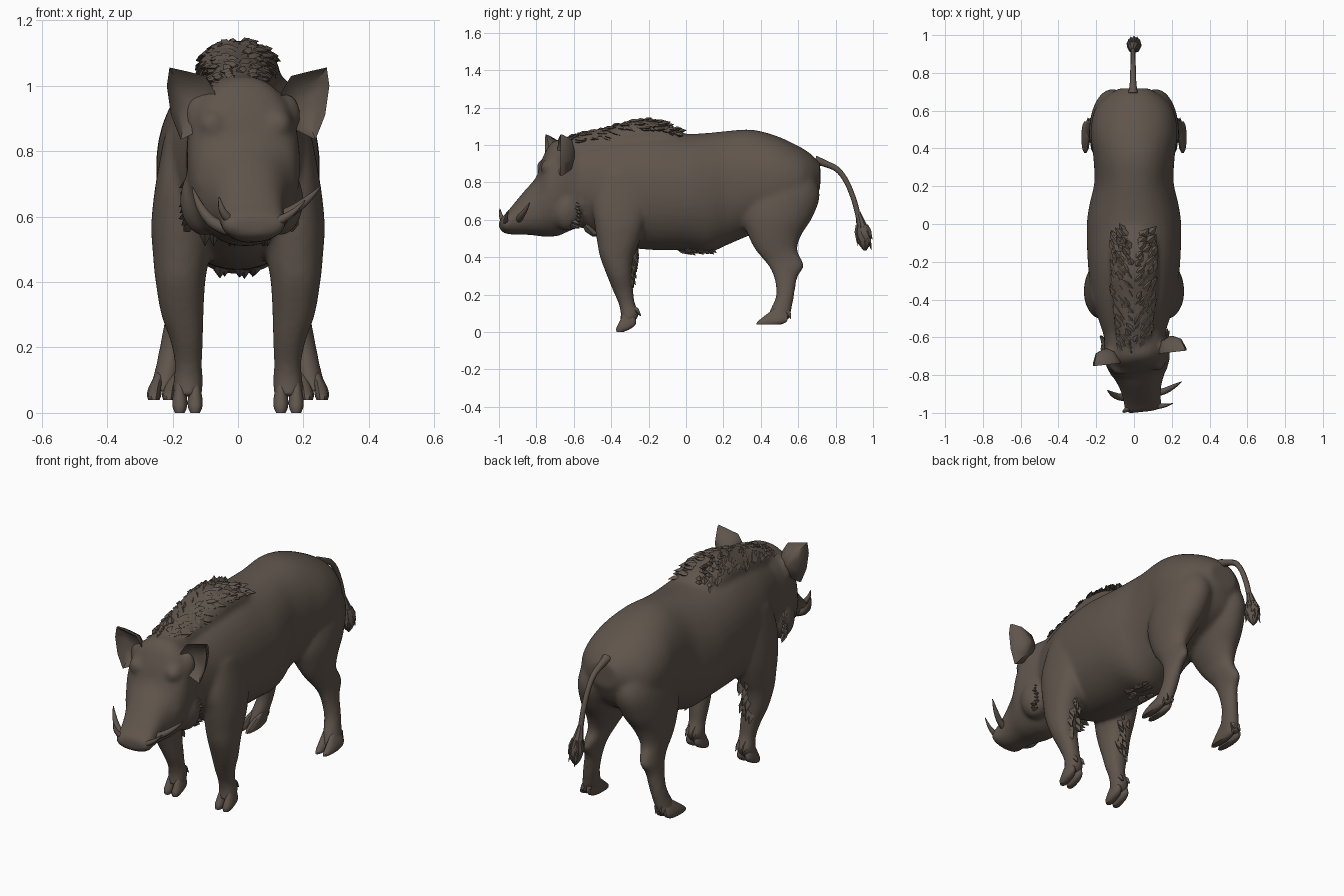
import bpy, bmesh, math, random
from mathutils import Vector, Matrix

if "Cube" in bpy.data.objects:
    bpy.data.objects.remove(bpy.data.objects["Cube"])

random.seed(4)
hide = bpy.data.materials.new("dark_brown_hide")
hide.diffuse_color = (0.115, 0.09, 0.072, 1)
hide.use_nodes = True
hide.node_tree.nodes["Principled BSDF"].inputs["Base Color"].default_value = hide.diffuse_color
PIVOT = Vector((0, -0.55, 0))
TURN = Matrix.Translation(PIVOT) @ Matrix.Rotation(math.radians(6.5), 4, 'Z') @ Matrix.Translation(-PIVOT)


def smooth(pts, n):
    """Catmull-Rom interpolation of tuples."""
    out = []
    for i in range(len(pts) - 1):
        p0, p1, p2, p3 = pts[max(i - 1, 0)], pts[i], pts[i + 1], pts[min(i + 2, len(pts) - 1)]
        for k in range(n):
            t = k / n
            out.append(tuple(b + .5 * t * (c - a + t * (2 * a - 5 * b + 4 * c - d + t * (3 * (b - c) + d - a)))
                             for a, b, c, d in zip(p0, p1, p2, p3)))
    return out + [tuple(pts[-1])]


def loft(bm, rings):
    vs = [[bm.verts.new(p) for p in r] for r in rings]
    n = len(vs[0])
    for a, b in zip(vs, vs[1:]):
        for i in range(n):
            bm.faces.new((a[i], a[(i + 1) % n], b[(i + 1) % n], b[i]))
    bm.faces.new(vs[0])
    bm.faces.new(vs[-1])


def limb(bm, axis, stations, e=2.2, n=40, steps=5, matrix=Matrix()):
    """Superellipse sections: position on axis, first range, x range."""
    rings = []
    for t, a0, a1, x0, x1 in smooth(stations, steps):
        ring = []
        for i in range(n):
            w = 2 * math.pi * (i + .5) / n
            c, s = (math.copysign(abs(f) ** (2 / e), f) for f in (math.cos(w), math.sin(w)))
            x, a = (x0 + x1) / 2 + c * (x1 - x0) / 2, (a0 + a1) / 2 + s * (a1 - a0) / 2
            ring.append(matrix @ Vector((x, t, a) if axis == 'Y' else (x, a, t)))
        rings.append(ring)
    loft(bm, rings)


def tube(bm, path, n=8, steps=5, flat=1):
    """Tapered tube along points (x, y, z, radius)."""
    pts = smooth(path, steps)
    rings = []
    for i, p in enumerate(pts):
        d = Vector(pts[min(i + 1, len(pts) - 1)][:3]) - Vector(pts[max(i - 1, 0)][:3])
        q = d.to_track_quat('Z', 'Y')
        rings.append([Vector(p[:3]) + q @ Vector((p[3] * math.cos(2 * math.pi * k / n),
                                                  flat * p[3] * math.sin(2 * math.pi * k / n), 0))
                      for k in range(n)])
    loft(bm, rings)


def spike(bm, base, tip, r, flat=1):
    """Four-sided hair clump."""
    m = Vector(base).lerp(Vector(tip), .4)
    tube(bm, [(*base, r * .8), (*m, r), (*tip, r * .05)], 4, 1, flat)


def sided(s, stations):
    return [(t, a0, a1, min(s * x0, s * x1), max(s * x0, s * x1)) for t, a0, a1, x0, x1 in stations]


def finish(bm, name, angle=40):
    bmesh.ops.recalc_face_normals(bm, faces=bm.faces)
    me = bpy.data.meshes.new(name)
    bm.to_mesh(me)
    bm.free()
    me.materials.append(hide)
    ob = bpy.data.objects.new(name, me)
    bpy.context.collection.objects.link(ob)
    bpy.ops.object.select_all(action='DESELECT')
    ob.select_set(True)
    bpy.context.view_layer.objects.active = ob
    bpy.ops.object.shade_smooth_by_angle(angle=math.radians(angle))
    return ob


# Torso, mane ridge, head and legs: overlapping shells fused into one skin
torso = [(-.62, .59, 1.0, .15), (-.50, .53, 1.03, .19), (-.38, .465, 1.055, .225), (-.2, .44, 1.075, .245),
         (0, .435, 1.06, .25), (.12, .425, 1.065, .232), (.22, .465, 1.075, .21), (.35, .52, 1.082, .215),
         (.48, .56, 1.05, .23), (.6, .61, .995, .21), (.67, .67, .95, .155), (.718, .77, .90, .08)]
mane = [(-.69, .90, 1.02, .08), (-.55, .91, 1.065, .10), (-.4, .92, 1.10, .118), (-.25, .93, 1.138, .127),
        (-.1, .93, 1.11, .125), (0, .95, 1.055, .09)]
head = [(-.48, .58, 1.0, .15), (-.60, .55, 1.02, .165), (-.68, .515, 1.03, .172), (-.73, .51, 1.0, .17),
        (-.77, .51, .92, .155), (-.80, .515, .83, .138), (-.86, .52, .76, .112), (-.92, .52, .688, .1),
        (-.96, .525, .64, .1), (-.985, .535, .615, .095), (-.997, .55, .60, .075)]
front_leg = [(.85, -.46, -.24, .10, .225), (.70, -.50, -.20, .10, .252), (.58, -.49, -.22, .09, .265),
             (.48, -.475, -.25, .088, .26), (.40, -.46, -.28, .1, .252), (.30, -.422, -.288, .105, .235),
             (.22, -.39, -.282, .107, .207), (.15, -.36, -.272, .11, .194), (.10, -.35, -.25, .107, .198),
             (.05, -.355, -.275, .11, .198)]
hind_leg = [(.90, .45, .64, .05, .18), (.75, .34, .715, 0, .224), (.62, .30, .68, .01, .238),
            (.52, .33, .618, .055, .23), (.44, .37, .595, .10, .218), (.385, .415, .622, .122, .213),
            (.345, .445, .63, .135, .217), (.29, .47, .596, .147, .223), (.2, .482, .58, .162, .24),
            (.12, .45, .565, .177, .257), (.065, .425, .55, .187, .275)]
bm = bmesh.new()
limb(bm, 'Y', [(y, b, t, -w, w) for y, b, t, w in torso], 2.1)
limb(bm, 'Y', [(y, b, t, -w, w) for y, b, t, w in mane], 2.1)
limb(bm, 'Y', [(y, b, t, -w, w) for y, b, t, w in head], 2.25, matrix=TURN)
for s in (-1, 1):
    limb(bm, 'Z', sided(s, front_leg))
    limb(bm, 'Z', sided(s, hind_leg), 2)
    for pos, size in (((.115, -.65, .65), (.075, .085, .11)),    # cheek
                      ((.10, -.735, .88), (.048, .055, .05)),    # brow
                      ((.115, -.75, .70), (.045, .06, .04)),     # wart
                      ((.13, -.67, .91), (.05, .035, .07))):     # ear root
        mat = TURN @ Matrix.Translation((s * pos[0], pos[1], pos[2])) @ Matrix.Diagonal((*size, 1))
        bmesh.ops.create_icosphere(bm, subdivisions=3, radius=1, matrix=mat)
body = finish(bm, "body_skin", 180)
fuse = body.modifiers.new("fuse", 'REMESH')
fuse.mode = 'VOXEL'
fuse.voxel_size = .011
fuse.use_smooth_shade = True
relax = body.modifiers.new("relax", 'SMOOTH')
relax.factor = .5
relax.iterations = 12

# Cloven hooves with slanted soles and dew claws
bm = bmesh.new()
for s in (-1, 1):
    for k in (0, 1):
        x = .108 + .047 * k
        limb(bm, 'Z', sided(s, [(.10, -.335, -.28, x + .012, x + .034), (.05, -.36, -.265, x + .001, x + .045),
                                (.02, -.374, -.29, x, x + .046),
                                (0, -.372, -.335, x + .008, x + .038)]), 2.4, 12, 3)
        x = .185 + .046 * k
        limb(bm, 'Z', sided(s, [(.125, .47, .53, x - .004, x + .018), (.08, .41, .545, x, x + .042),
                                (.055, .38, .54, x + .003, x + .048),
                                (.04, .374, .51, x + .008, x + .044)]), 2.4, 12, 3)
        spike(bm, (s * (.135 + .035 * k), -.28, .13), (s * (.13 + .045 * k), -.24, .085), .016)
        spike(bm, (s * (.205 + .03 * k), .535, .12), (s * (.21 + .035 * k), .562, .07), .016)
finish(bm, "hooves", 50)

# Cupped ears
outline = [(.10, .90), (.11, .98), (.14, 1.03), (.2, 1.045), (.25, 1.056), (.258, 1.0), (.245, .91),
           (.215, .835), (.165, .86)]
cx, cz = .185, .95
for s in (-1, 1):
    bm = bmesh.new()
    shift = Vector((.022, -.025, 0)) if s < 0 else Vector((.006, 0, 0))
    rows = []
    for f, y in ((.12, -.655), (.6, -.66), (1, -.70), (.98, -.685), (.7, -.635), (.12, -.615)):
        rows.append([TURN @ Vector((s * (cx + f * (x - cx)), y, cz + f * (z - cz))) + shift for x, z in outline])
    loft(bm, rows)
    finish(bm, "ear_right" if s > 0 else "ear_left", 60)

# Tusks: a long outer pair and a short front pair
bm = bmesh.new()
tube(bm, [(.10, -.90, .59, .018), (.16, -.885, .615, .017), (.21, -.86, .65, .012), (.252, -.835, .692, .002)])
tube(bm, [(-.03, -.92, .56, .02), (-.08, -.915, .585, .018), (-.115, -.9, .63, .013), (-.14, -.88, .69, .002)])
tube(bm, [(.09, -.965, .575, .016), (.13, -.965, .59, .014), (.17, -.96, .615, .009), (.205, -.95, .65, .002)])
tube(bm, [(-.01, -.965, .58, .017), (-.035, -.98, .6, .014), (-.05, -.99, .625, .01), (-.058, -.996, .66, .002)])
finish(bm, "tusks", 60)

# Mane hair: strands lying across the ridge, swept outward and back
bm = bmesh.new()


def on_ridge(station, a, lift):
    y, b, t, w = station
    return Vector(((w + lift) * math.sin(a), y, (b + t) / 2 + ((t - b) / 2 + lift) * math.cos(a)))


for st in smooth(mane, 6)[1:-4]:
    for k in range(6):
        a = math.radians(-62 + 124 * (k + random.uniform(.1, .9)) / 6)
        st2 = (st[0] + random.uniform(-.02, .02), *st[1:])
        base = on_ridge(st2, a, -.008)
        tip = on_ridge(st2, a + math.copysign(random.uniform(.1, .35), a), random.uniform(.004, .016))
        spike(bm, base, tip + Vector((0, random.uniform(.03, .05), 0)), .018, .7)
finish(bm, "mane_hair", 30)

# Tail and its tuft
bm = bmesh.new()
tube(bm, [(-.005, .69, .918, .026), (-.005, .74, .902, .018), (-.005, .81, .868, .015), (-.005, .86, .80, .014),
          (-.005, .90, .70, .014), (-.005, .925, .60, .014)])
finish(bm, "tail", 60)
bm = bmesh.new()
tube(bm, [(-.005, .92, .64, .013), (-.003, .938, .57, .028), (0, .95, .52, .04), (0, .955, .47, .03),
          (0, .958, .435, .006)])
for k in range(12):
    a = 2 * math.pi * k / 12
    c, d = math.cos(a), math.sin(a)
    spike(bm, (.018 * c, .94 + .02 * d, .57), (.036 * c, .955 + .042 * d, random.uniform(.43, .5)), .016)
finish(bm, "tail_tuft", 30)

# Hair fringes: elbows, cheeks, chest and belly
bm = bmesh.new()
for s in (-1, 1):
    for k in range(14):
        z = .25 + .22 * k / 13
        y = -.30 + .03 * k / 13
        x = s * (.165 + random.uniform(-.03, .03))
        spike(bm, (x, y - .005, z + .04), (x, y + random.uniform(.012, .03), z - .015), .017)
    for k in range(8):
        z = .57 + .019 * k
        spike(bm, TURN @ Vector((s * .15, -.64, z + .01)),
              TURN @ Vector((s * random.uniform(.165, .185), -.575 + random.uniform(-.02, .01), z - .015)), .018)
for k in range(12):
    x = random.uniform(-.07, .07)
    y = random.uniform(-.02, .15)
    spike(bm, (x, y - .03, .452), (x, y + .025, random.uniform(.41, .425)), .018)
    x = random.uniform(-.12, .12)
    spike(bm, (x, -.54, .57), (x, -.48 + random.uniform(-.02, .02), .51), .018)
finish(bm, "hair_fringes", 30)
